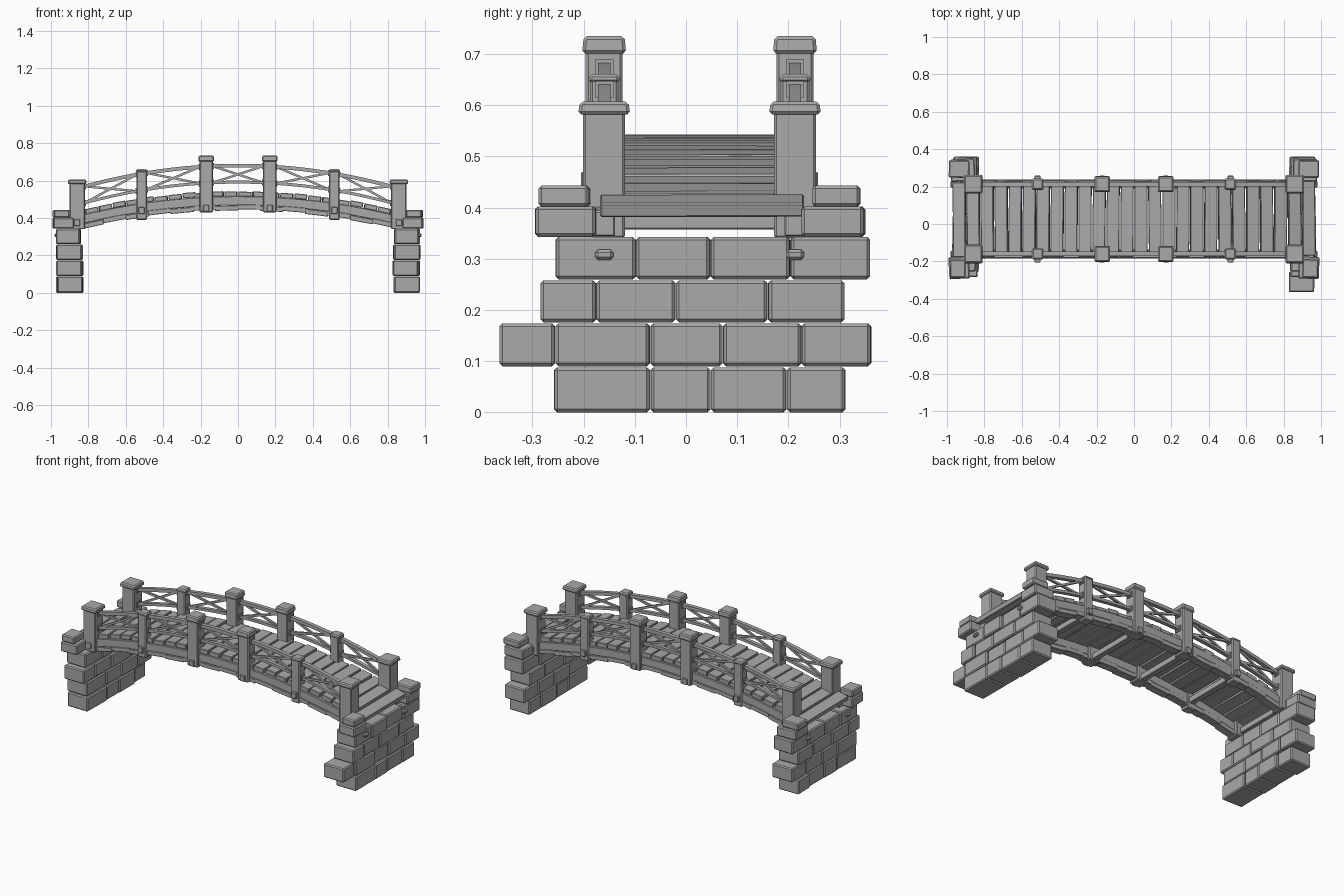
import bpy, bmesh, math, random
from mathutils import Matrix, Vector

if "Cube" in bpy.data.objects:
    bpy.data.objects.remove(bpy.data.objects["Cube"])

random.seed(4)
grey = bpy.data.materials.new("weathered grey")
grey.diffuse_color = (0.40, 0.40, 0.40, 1)
grey.use_nodes = True
grey.node_tree.nodes["Principled BSDF"].inputs["Base Color"].default_value = grey.diffuse_color

SIDES = (-0.16, 0.213)          # y of the two railings
POSTS = (-0.86, -0.515, -0.17, 0.17, 0.515, 0.86)


def deck_z(x):
    return 0.543 - 0.143 * x * x


def slope(x, k=0.143):
    return math.atan(2 * k * x)     # turn about +y that follows the arch


def rail_z(x, base):
    return base - 0.165 * x * x


def box(bm, lo, hi, rot=(0, 0, 0), taper=1.0):
    """Add a box between two corners, turned about its centre."""
    lo, hi = Vector(lo), Vector(hi)
    size, mid = hi - lo, (lo + hi) / 2
    verts = bmesh.ops.create_cube(bm, size=1)["verts"]
    m = Matrix.Translation(mid)
    for axis, a in zip("XYZ", rot):
        m = m @ Matrix.Rotation(a, 4, axis)
    for v in verts:
        t = taper if v.co.z > 0 else 1
        v.co = m @ Vector((v.co.x * size.x * t, v.co.y * size.y * t, v.co.z * size.z))


def strut(bm, a, b, w, h):
    """Square bar from a to b in an xz plane."""
    a, b = Vector(a), Vector(b)
    d, mid = b - a, (a + b) / 2
    half = Vector((d.length / 2, w / 2, h / 2))
    box(bm, mid - half, mid + half, (0, -math.atan2(d.z, d.x), 0))


def arch(bm, x0, x1, y, w, top, bottom, n):
    """Curved beam with the given top and bottom heights along x."""
    rings = []
    for i in range(n + 1):
        x = x0 + (x1 - x0) * i / n
        rings.append([bm.verts.new(p) for p in (
            (x, y - w / 2, bottom(x)), (x, y + w / 2, bottom(x)),
            (x, y + w / 2, top(x)), (x, y - w / 2, top(x)))])
    for r, s in zip(rings, rings[1:]):
        for k in range(4):
            bm.faces.new((r[k], r[(k + 1) % 4], s[(k + 1) % 4], s[k]))
    bm.faces.new(rings[0])
    bm.faces.new(rings[-1][::-1])


def finish(bm, name, bevel=0.0):
    bmesh.ops.recalc_face_normals(bm, faces=bm.faces)
    mesh = bpy.data.meshes.new(name)
    bm.to_mesh(mesh)
    bm.free()
    mesh.materials.append(grey)
    ob = bpy.data.objects.new(name, mesh)
    bpy.context.collection.objects.link(ob)
    if bevel:
        mod = ob.modifiers.new("worn edges", "BEVEL")
        mod.width, mod.segments = bevel, 1
    return ob


# stone abutments: z range, then block joints along y
COURSES = (
    (0.0, 0.088, (-0.258, -0.07, 0.048, 0.197, 0.312)),
    (0.09, 0.174, (-0.365, -0.255, -0.07, 0.072, 0.226, 0.362)),
    (0.176, 0.258, (-0.285, -0.175, -0.02, 0.16, 0.31)),
    (0.26, 0.343, (-0.255, -0.098, 0.048, 0.204, 0.36)),
)
for sx, name in ((-1, "left_abutment"), (1, "right_abutment")):
    bm = bmesh.new()
    for level, (z0, z1, joints) in enumerate(COURSES):
        if sx < 0 and level == 1:
            joints = joints[1:]
        for y0, y1 in zip(joints, joints[1:]):
            j = random.uniform(-0.006, 0.006)
            xs = sorted((sx * (0.832 + j + 0.008 * (level == 3)), sx * (0.968 + j)))
            box(bm, (xs[0], y0 + 0.001, z0), (xs[1], y1 - 0.001, z1),
                (0, 0, random.uniform(-0.02, 0.02)))
    # corner blocks flanking the deck entrance
    for y0, y1, z0, z1, x0, x1 in ((-0.293, -0.175, 0.343, 0.402, 0.88, 0.99),
                                   (0.227, 0.348, 0.343, 0.402, 0.85, 0.98),
                                   (-0.287, -0.188, 0.402, 0.443, 0.90, 0.985),
                                   (0.247, 0.340, 0.402, 0.443, 0.88, 0.99)):
        xs = sorted((sx * x0, sx * x1))
        box(bm, (xs[0], y0, z0), (xs[1], y1, z1), (0, 0, random.uniform(-0.06, 0.06)))
    # beam ends showing through the wall
    for y in SIDES:
        xs = sorted((sx * 0.9, sx * 0.982))
        box(bm, (xs[0], y - 0.018, 0.298), (xs[1], y + 0.018, 0.318))
    finish(bm, name, 0.006)

# deck planks
bm = bmesh.new()
N = 26
pitch = 1.94 / N
for i in range(N):
    x = -0.97 + pitch * (i + 0.5)
    j, z = random.uniform(-0.005, 0.005), deck_z(x) + random.uniform(-0.003, 0.003)
    w = pitch / 2 - 0.003
    box(bm, (x - w, -0.172 + j, z - 0.028), (x + w, 0.226 + j, z),
        (0, slope(x), random.uniform(-0.012, 0.012)))
finish(bm, "deck_planks", 0.003)

# arched side beams with a stepped lower layer of boards
bm = bmesh.new()
for y in SIDES:
    arch(bm, -0.93, 0.93, y, 0.042, lambda x: deck_z(x) - 0.026,
         lambda x: deck_z(x) - 0.076, 28)
finish(bm, "arched_beams", 0.003)
bm = bmesh.new()
for y in SIDES:
    for i in range(14):
        x = -0.78 + 0.12 * i
        z = deck_z(x) - 0.087 + (0.003 if i % 2 else -0.003)
        box(bm, (x - 0.062, y - 0.024, z - 0.013), (x + 0.062, y + 0.024, z + 0.013),
            (0, slope(x), 0))
finish(bm, "lower_beam_boards", 0.002)

# posts: half width, cap half width, bottom, top, cap height, by distance from middle
SPEC = {0.86: (0.041, 0.051, 0.34, 0.607, 0.025),
        0.515: (0.028, 0.031, 0.39, 0.661, 0.018),
        0.17: (0.036, 0.043, 0.43, 0.735, 0.034)}
posts, caps, ties = bmesh.new(), bmesh.new(), bmesh.new()
PEG_Z = {0.86: 0.375, 0.515: 0.44, 0.17: 0.452}
for x in POSTS:
    hw, cw, z0, z1, ch = SPEC[abs(x)]
    for y in SIDES:
        box(posts, (x - hw, y - hw, z0), (x + hw, y + hw, z1 - ch / 2))
        box(caps, (x - cw, y - cw, z1 - ch), (x + cw, y + cw, z1), taper=0.93)
    # cross beam whose ends show through the post feet
    z = PEG_Z[abs(x)]
    box(ties, (x - 0.016, SIDES[0] - 0.045, z - 0.018), (x + 0.016, SIDES[1] + 0.045, z + 0.018))
finish(posts, "railing_posts", 0.005)
finish(caps, "post_caps", 0.006)
finish(ties, "cross_beams", 0.003)

# curved handrails and crossed braces in every bay
rails, braces, mounts = bmesh.new(), bmesh.new(), bmesh.new()
for y in SIDES:
    for base, w, h in ((0.68, 0.024, 0.02), (0.592, 0.022, 0.016)):
        arch(rails, -0.85, 0.85, y, w, lambda x: rail_z(x, base) + h / 2,
             lambda x: rail_z(x, base) - h / 2, 30)
    for x0, x1 in zip(POSTS, POSTS[1:]):
        a, b = x0 + SPEC[abs(x0)][0], x1 - SPEC[abs(x1)][0]
        for off, (za, zb) in ((-0.004, (0.592, 0.68)), (0.004, (0.68, 0.592))):
            strut(braces, (a, y + off, rail_z(a, za)), (b, y + off, rail_z(b, zb)), 0.012, 0.012)
        # small sockets where the rails meet the posts
        for x in (a, b):
            for base in (0.68, 0.592):
                z = rail_z(x, base)
                box(mounts, (x - 0.006, y - 0.018, z - 0.016), (x + 0.006, y + 0.018, z + 0.016))
finish(rails, "handrails")
finish(braces, "crossed_braces")
finish(mounts, "rail_sockets")
